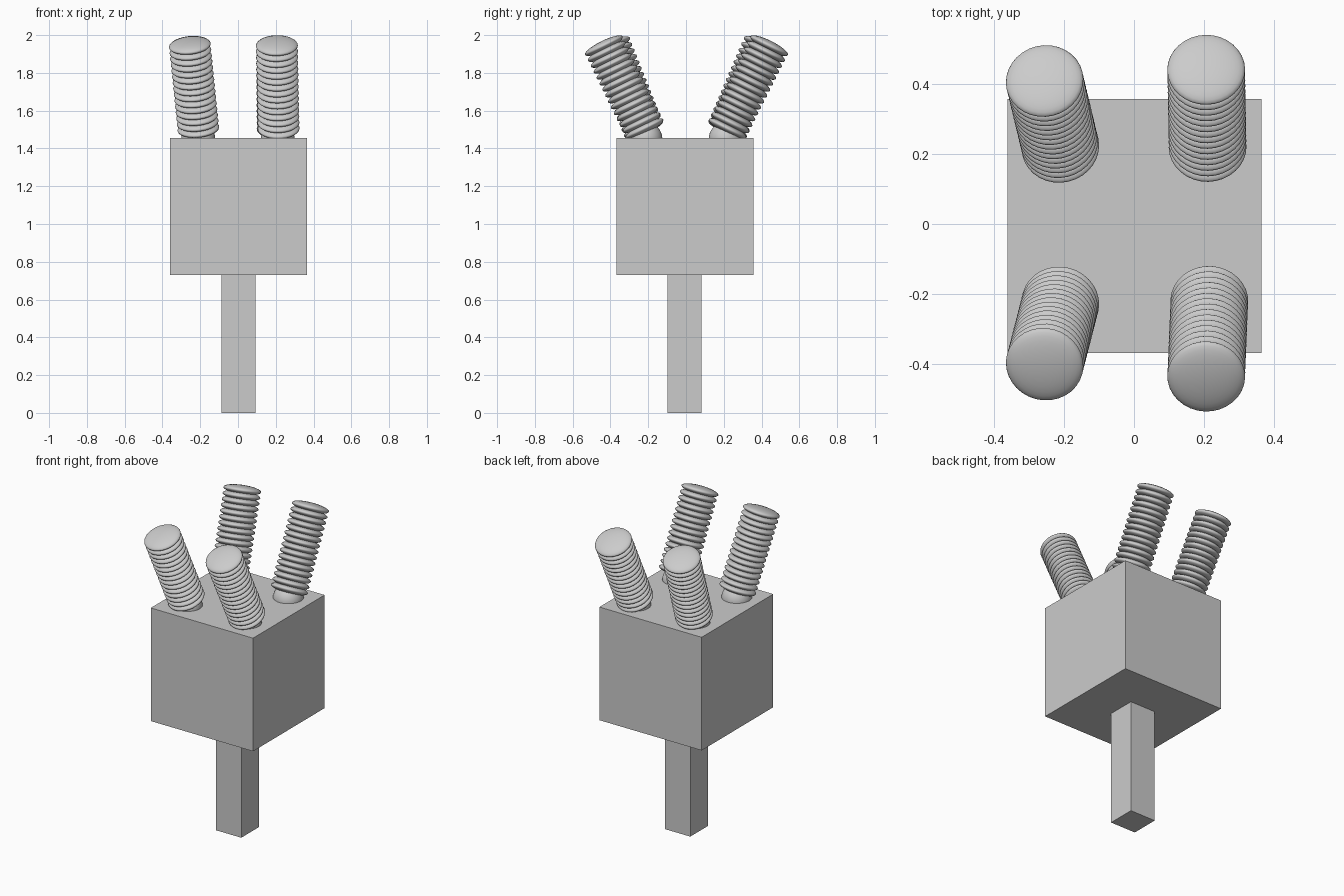
import bpy
from mathutils import Vector, Matrix

if "Cube" in bpy.data.objects:
    bpy.data.objects.remove(bpy.data.objects["Cube"])


def box(name, center, size):
    bpy.ops.mesh.primitive_cube_add(size=1, location=center)
    ob = bpy.context.object
    ob.name = name
    ob.scale = size
    bpy.ops.object.transform_apply(location=False, rotation=False)
    return ob


def ball(name, matrix, scale):
    bpy.ops.mesh.primitive_uv_sphere_add(segments=32, ring_count=16, radius=1)
    ob = bpy.context.object
    ob.name = name
    ob.data.transform(Matrix.Diagonal((*scale, 1)))
    ob.matrix_world = matrix
    bpy.ops.object.shade_smooth()
    return ob


# Square handle and head block
box("handle", (0.002, -0.008, 0.365), (0.18, 0.18, 0.73))
box("head_block", (0.002, -0.006, 1.0925), (0.725, 0.725, 0.725))

# Ribbed posts: a base ball, then a leaning stack of flattened balls
DISCS = 15
DISC_R, DISC_T, BALL_R = 0.111, 0.027, 0.09
posts = {
    "front_left": ((-0.21, -0.225, 1.505), (-0.255, -0.4, 1.945)),
    "front_right": ((0.215, -0.22, 1.505), (0.206, -0.435, 1.944)),
    "back_left": ((-0.21, 0.22, 1.505), (-0.255, 0.408, 1.945)),
    "back_right": ((0.21, 0.22, 1.505), (0.206, 0.44, 1.944)),
}
for side, (low, high) in posts.items():
    low, high = Vector(low), Vector(high)
    turn = (high - low).to_track_quat('Z', 'Y').to_matrix().to_4x4()
    seat = Vector((0.21 if low.x > 0 else -0.21, 0.21 if low.y > 0 else -0.215, 1.45))
    ball(side + "_post_base", Matrix.Translation(seat), (BALL_R,) * 3)
    for i in range(DISCS):
        p = low.lerp(high, i / (DISCS - 1))
        ball(f"{side}_post_rib_{i + 1}", Matrix.Translation(p) @ turn,
             (DISC_R, DISC_R, DISC_T))
